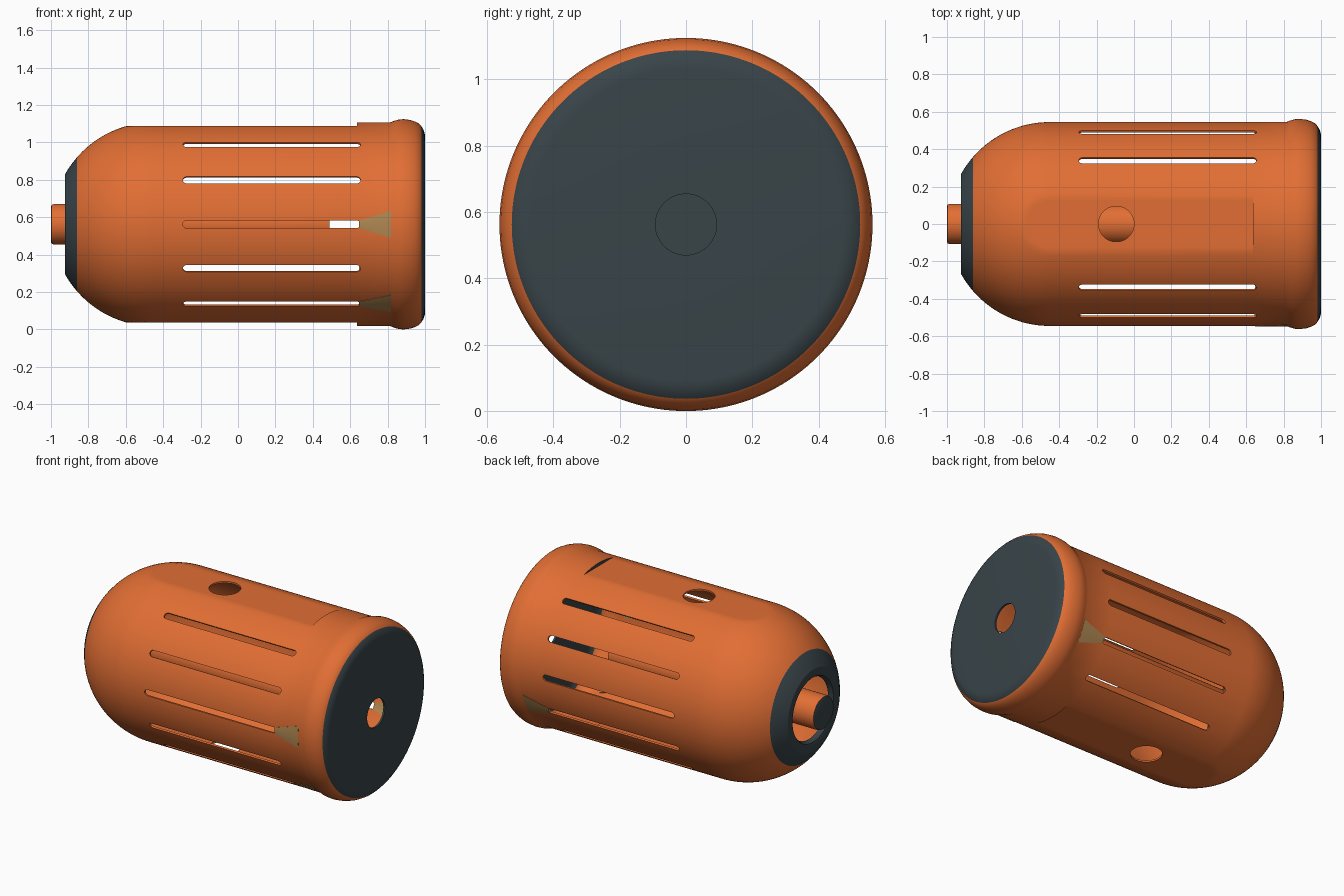
import bpy
import bmesh
from math import sin, cos, pi, radians, sqrt

cube = bpy.data.objects.get("Cube")
if cube:
    bpy.data.objects.remove(cube)

R = 0.545            # barrel radius
AXIS = 0.562         # height of the long axis
FLAT = 0.525         # height of the flats above and below the axis
STEP = 0.635         # where the flats end
WALL = 0.012
PITCH = 360 / 14     # slot spacing in degrees


def material(name, color):
    m = bpy.data.materials.new(name)
    m.use_nodes = True
    m.diffuse_color = (*color, 1)
    m.node_tree.nodes["Principled BSDF"].inputs["Base Color"].default_value = (*color, 1)
    return m


ORANGE = material("orange", (0.75, 0.155, 0.034))
DARK = material("dark slate", (0.040, 0.058, 0.066))
TAN = material("tan", (0.44, 0.25, 0.085))


def make_object(name, bm, mats):
    me = bpy.data.meshes.new(name)
    bm.to_mesh(me)
    bm.free()
    for m in mats:
        me.materials.append(m)
    ob = bpy.data.objects.new(name, me)
    ob.location.z = AXIS
    bpy.context.collection.objects.link(ob)
    return ob


def activate(ob):
    bpy.ops.object.select_all(action="DESELECT")
    ob.select_set(True)
    bpy.context.view_layer.objects.active = ob


def solidify(ob, thickness):
    mod = ob.modifiers.new("Wall", "SOLIDIFY")
    mod.thickness = thickness
    mod.offset = -1
    activate(ob)
    bpy.ops.object.modifier_apply(modifier=mod.name)


def smooth(ob):
    activate(ob)
    bpy.ops.object.shade_smooth_by_angle(angle=radians(30))


def lathe(profile, segments, clamp=False):
    """Turn (x, radius) points about the x axis, optionally with flats."""
    bm = bmesh.new()
    rings = []
    for x, r in profile:
        ring = []
        for j in range(segments):
            a = 2 * pi * j / segments
            z = r * sin(a)
            if clamp and x <= STEP:
                z = max(-FLAT, min(FLAT, z))
            ring.append(bm.verts.new((x, r * cos(a), z)))
        rings.append(ring)
    for p, q in zip(rings, rings[1:]):
        for j in range(segments):
            k = (j + 1) % segments
            bm.faces.new((p[j], p[k], q[k], q[j]))
    bm.normal_update()
    return bm


def stadium(x0, x1, r, n=12):
    right = [(x1 + r * cos(a), r * sin(a))
             for a in (-pi / 2 + pi * (i + 0.5) / n for i in range(n))]
    left = [(x0 + r * cos(a), r * sin(a))
            for a in (pi / 2 + pi * (i + 0.5) / n for i in range(n))]
    return right + left


def add_cutter(bm, outline, degrees):
    """Extrude an (x, tangent) outline radially through the wall."""
    a = radians(degrees)
    rows = []
    for rad in (0.42, 0.65):
        rows.append([bm.verts.new((x, rad * cos(a) - t * sin(a), rad * sin(a) + t * cos(a)))
                     for x, t in outline])
    low, high = rows
    bm.faces.new(low[::-1])
    bm.faces.new(high)
    n = len(outline)
    for i in range(n):
        k = (i + 1) % n
        bm.faces.new((low[i], low[k], high[k], high[i]))


# Housing shell: lipped nose opening, round dome, barrel, bulged collar, end plate
dome_x, nose_x = -0.45, -0.925
dome_steps = 26
profile = [(-0.89, 0.2), (-0.908, 0.203), (-0.92, 0.212), (nose_x, 0.228)]
for i in range(dome_steps + 1):
    s = i / dome_steps
    x = nose_x + (dome_x - nose_x) * s
    if i == 4:
        x = -0.86
    profile.append((x, sqrt(R * R - (x - dome_x) ** 2)))
profile += [(STEP, R), (STEP + 0.0002, R), (0.815, R),
            (0.835, 0.553), (0.86, 0.56), (0.885, 0.562), (0.92, 0.558),
            (0.948, 0.549), (0.968, 0.538), (0.98, 0.525), (0.991, 0.507),
            (0.998, 0.488), (1.0, 0.47), (1.0, 0.092)]
bm = lathe(profile, 160, clamp=True)
for f in bm.faces:
    x = f.calc_center_median().x
    f.material_index = int(x > 0.98 or x < -0.86 or abs(f.normal.x) > 0.95)
housing = make_object("housing", bm, (ORANGE, DARK))
solidify(housing, WALL)

# Long side slots and the round holes above and below
bm = bmesh.new()
slot = stadium(-0.275, 0.635, 0.02)
for side in (0, 180):
    for k in range(-2, 3):
        add_cutter(bm, slot, side + k * PITCH)
for degrees in (90, 270):
    add_cutter(bm, stadium(-0.095, -0.095, 0.095, 24), degrees)
bmesh.ops.recalc_face_normals(bm, faces=bm.faces)
cutter = make_object("opening_cutter", bm, (ORANGE, DARK))
cutter.hide_render = True
cut = housing.modifiers.new("Openings", "BOOLEAN")
cut.operation = "DIFFERENCE"
cut.solver = "EXACT"
cut.object = cutter
activate(housing)
bpy.ops.object.modifier_apply(modifier=cut.name)
bpy.data.objects.remove(cutter)
smooth(housing)

# Spindle along the axis, with dark ends
bm = lathe([(-1, 0), (-1, 0.096), (-0.996, 0.104), (-0.985, 0.108),
            (0.49, 0.108), (0.49, 0)], 64)
bmesh.ops.remove_doubles(bm, verts=bm.verts, dist=0.0001)
bm.normal_update()
for f in bm.faces:
    f.material_index = int(abs(f.normal.x) > 0.8)
smooth(make_object("spindle", bm, (ORANGE, DARK)))

# Tan flared markers between a slot and the collar
for number, degrees in enumerate((180, 180 + 2 * PITCH, -PITCH), 1):
    bm = bmesh.new()
    columns = 8
    rows = []
    for x, half in ((0.648, 0.02), (0.818, 0.073)):
        rows.append([])
        for i in range(columns + 1):
            a = radians(degrees) + half / R * (2 * i / columns - 1)
            r = R + 0.0025
            rows[-1].append(bm.verts.new((x, r * cos(a), r * sin(a))))
    p, q = rows
    for i in range(columns):
        bm.faces.new((p[i], p[i + 1], q[i + 1], q[i]))
    marker = make_object(f"flared_marker_{number}", bm, (TAN,))
    solidify(marker, WALL + 0.005)
    smooth(marker)
